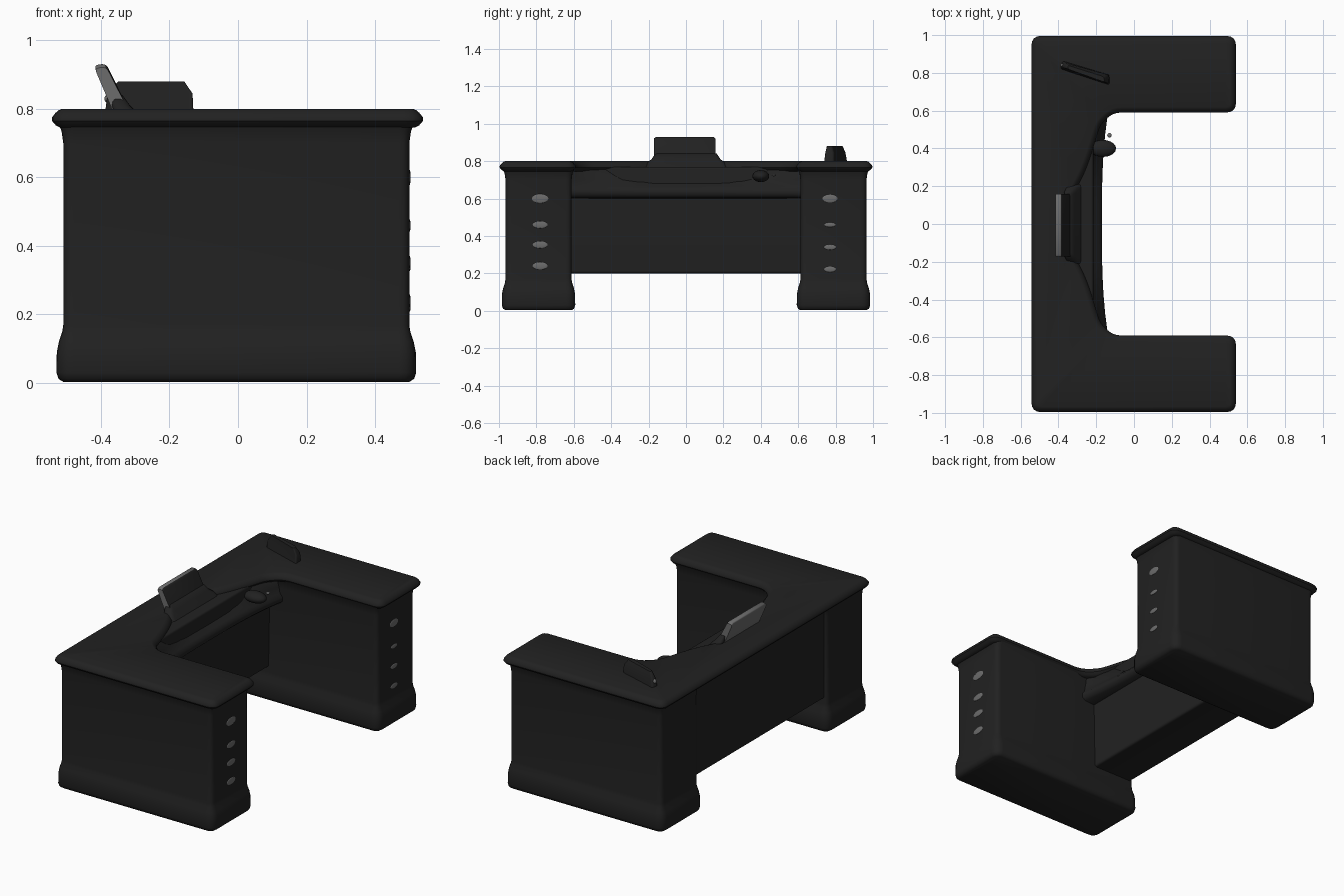
import bpy, bmesh, math
from mathutils import Vector

if "Cube" in bpy.data.objects:
    bpy.data.objects.remove(bpy.data.objects["Cube"])


def material(name, v):
    m = bpy.data.materials.new(name)
    m.diffuse_color = (v, v, v, 1)
    m.use_nodes = True
    m.node_tree.nodes["Principled BSDF"].inputs["Base Color"].default_value = m.diffuse_color
    return m


DARK = material("charcoal", 0.0155)
GREY = material("mid_grey", 0.15)


def finish(name, bm, mats=(DARK,), angle=40):
    bmesh.ops.recalc_face_normals(bm, faces=bm.faces)
    me = bpy.data.meshes.new(name)
    bm.to_mesh(me)
    bm.free()
    for m in mats:
        me.materials.append(m)
    for p in me.polygons:
        p.use_smooth = True
    me.set_sharp_from_angle(angle=math.radians(angle))
    ob = bpy.data.objects.new(name, me)
    bpy.context.collection.objects.link(ob)
    return ob


def loft(name, rings, mats=(DARK,), angle=40, mirrored_caps=False):
    """Skin a list of equal-length rings of 3D points and cap the ends."""
    bm = bmesh.new()
    vs = [[bm.verts.new(p) for p in r] for r in rings]
    n = len(vs[0])
    for a, b in zip(vs, vs[1:]):
        for i in range(n):
            j = (i + 1) % n
            bm.faces.new((a[i], a[j], b[j], b[i]))
    for r in (vs[0], vs[-1]):
        if mirrored_caps:
            # Ring is symmetric: bridge the outer half to the inner half in strips
            bm.faces.new(r) if n < 5 else cap_strips(bm, r)
        else:
            bm.faces.new(r)
    return finish(name, bm, mats, angle)


def cap_strips(bm, ring):
    """Fill a concave planar ring with a constrained triangle fill."""
    edges = [bm.edges.get((ring[i - 1], ring[i])) for i in range(len(ring))]
    bmesh.ops.triangle_fill(bm, use_beauty=True, use_dissolve=False, edges=edges)


def fillet(corners, r, steps=4):
    """Round the corners of a 2D polygon."""
    pts, n = [], len(corners)
    for i in range(n):
        p, c, q = (Vector(corners[k % n]) for k in (i - 1, i, i + 1))
        k = min(r, (p - c).length * 0.45, (q - c).length * 0.45)
        a, b = c + (p - c).normalized() * k, c + (q - c).normalized() * k
        for s in range(steps + 1):
            t = s / steps
            pts.append(a * (1 - t) ** 2 + c * 2 * t * (1 - t) + b * t * t)
    return pts


def offset(poly, d):
    """Move a counter-clockwise polygon outward by d."""
    out, n = [], len(poly)
    for i in range(n):
        e1 = (poly[i] - poly[i - 1]).normalized()
        e2 = (poly[(i + 1) % n] - poly[i]).normalized()
        n1, n2 = Vector((e1.y, -e1.x)), Vector((e2.y, -e2.x))
        out.append(poly[i] + (n1 + n2) * d / (1 + n1.dot(n2)))
    return out


def stack(name, poly, levels, concave=False):
    """Loft a polygon upward through (z, offset) levels."""
    return loft(name, [[(p.x, p.y, z) for p in offset(poly, d)] for z, d in levels],
                mirrored_caps=concave)


def ellipsoid(name, centre, radii, mat):
    bm = bmesh.new()
    bmesh.ops.create_uvsphere(bm, u_segments=20, v_segments=12, radius=1)
    for v in bm.verts:
        v.co = Vector(c + r * k for c, r, k in zip(centre, radii, v.co))
    return finish(name, bm, (mat,))


# Pedestals with flared feet and a cove under the top
for side, label in ((-1, "left"), (1, "right")):
    lo, hi = sorted((side * 0.612, side * 0.965))
    rect = fillet([(-0.51, lo), (0.5, lo), (0.5, hi), (-0.51, hi)], 0.03)
    stack(label + "_pedestal", rect,
          [(0.003, 0.0), (0.012, 0.014), (0.03, 0.02), (0.09, 0.019), (0.12, 0.013),
           (0.15, 0.003), (0.17, 0), (0.70, 0), (0.735, 0.005), (0.77, 0.02)])

# Drawer handles, nearly flat
for y, sizes in ((-0.78, ((0.6, 0.044, 0.024), (0.46, 0.04, 0.019),
                          (0.353, 0.04, 0.019), (0.24, 0.04, 0.02))),
                 (0.77, ((0.6, 0.04, 0.022), (0.46, 0.03, 0.012),
                         (0.34, 0.032, 0.014), (0.222, 0.032, 0.015)))):
    for i, (z, ry, rz) in enumerate(sizes):
        ellipsoid(f"handle_{'left' if y < 0 else 'right'}_{i}", (0.5, y, z), (0.004, ry, rz), GREY)

# Deep modesty panel between the pedestals
loft("centre_panel", [[(p.x, y, p.y) for p in fillet(
    [(-0.49, 0.2), (-0.225, 0.2), (-0.215, 0.77), (-0.49, 0.77)], 0.015)] for y in (-0.66, 0.66)])

# Inner edge of the desktop: narrow in the middle, wider at the ends
EDGE = ((0.59, -0.14), (0.53, -0.18), (0.45, -0.205), (0.35, -0.235),
        (0.25, -0.275), (0.17, -0.32), (0.0, -0.33))
side_pts = [(x, y) for y, x in EDGE[1:-1]]
inner = [(x, -y) for x, y in side_pts] + [(EDGE[-1][1], 0)] + side_pts[::-1]

# U-shaped desktop with a rounded lip
outline = [(-0.54, -0.993), (0.537, -0.993), (0.537, -0.593), (-0.11, -0.593)] + inner + \
          [(-0.11, 0.593), (0.537, 0.593), (0.537, 0.993), (-0.54, 0.993)]
stack("desktop", fillet(outline, 0.05),
      [(0.745, -0.022), (0.752, -0.008), (0.765, 0.003), (0.775, 0.003),
       (0.788, -0.007), (0.796, -0.016), (0.8, -0.026)], concave=True)

# Sloping keyboard ledge below the inner edge
rows = []
for y, e in [(-y, e) for y, e in EDGE] + list(EDGE[-2::-1]):
    y *= 1.06
    f = -0.17 + 0.035 * abs(y / 0.6) ** 3
    rows.append([(-0.46, y, 0.62), (-0.46, y, 0.78), (e - 0.04, y, 0.79),
                 (e - 0.005, y, 0.775), (0.45 * e + 0.55 * f - 0.015, y, 0.70),
                 (f - 0.015, y, 0.665), (f, y, 0.645), (f, y, 0.62),
                 (f - 0.02, y, 0.603), (-0.26, y, 0.597)])
loft("keyboard_ledge", rows, angle=60)

# Leaning screen: dark front, grey back and rim
screen_profile = fillet([(-0.42, 0.928), (-0.385, 0.932), (-0.305, 0.77), (-0.355, 0.77)], 0.014)
rows = []
for y, k in ((-0.172, 0.8), (-0.16, 1), (0.145, 1), (0.158, 0.8)):
    rows.append([(-0.36 + (p.x + 0.36) * (0.9 + 0.1 * k), y, 0.77 + (p.y - 0.77) * (0.7 + 0.3 * k))
                 for p in screen_profile])
screen = loft("screen", rows, (DARK, GREY))
for p in screen.data.polygons:
    p.material_index = 0 if p.normal.x > 0.4 else 1

# Flared foot of the screen blending into the desk
loft("screen_foot", [[(p.x, p.y, z) for p in fillet(
    [(-0.37 + s, -w), (-0.2 + s2, -w), (-0.2 + s2, w), (-0.37 + s, w)], 0.03)]
    for z, w, s, s2 in ((0.70, 0.25, 0.0, -0.03), (0.79, 0.21, 0.01, -0.095),
                        (0.81, 0.185, 0.0, -0.115), (0.84, 0.165, -0.003, -0.137))], angle=60)

# Mouse on the ledge
ellipsoid("mouse", (-0.165, 0.4, 0.72), (0.07, 0.045, 0.032), DARK)
ellipsoid("mouse_button", (-0.13, 0.47, 0.725), (0.012, 0.012, 0.006), GREY)

# Upright card holder on the right wing
holder = ((0.79, [(-0.39, 0.82), (-0.13, 0.735), (-0.13, 0.79), (-0.38, 0.865)]),
          (0.845, [(-0.385, 0.83), (-0.132, 0.742), (-0.135, 0.79), (-0.37, 0.855)]),
          (0.88, [(-0.35, 0.82), (-0.155, 0.75), (-0.16, 0.78), (-0.35, 0.84)]))
loft("card_holder", [[(p.x, p.y, z) for p in fillet(c, 0.012)] for z, c in holder])
ellipsoid("card_holder_stud", (-0.376, 0.84, 0.83), (0.014, 0.01, 0.014), GREY)
